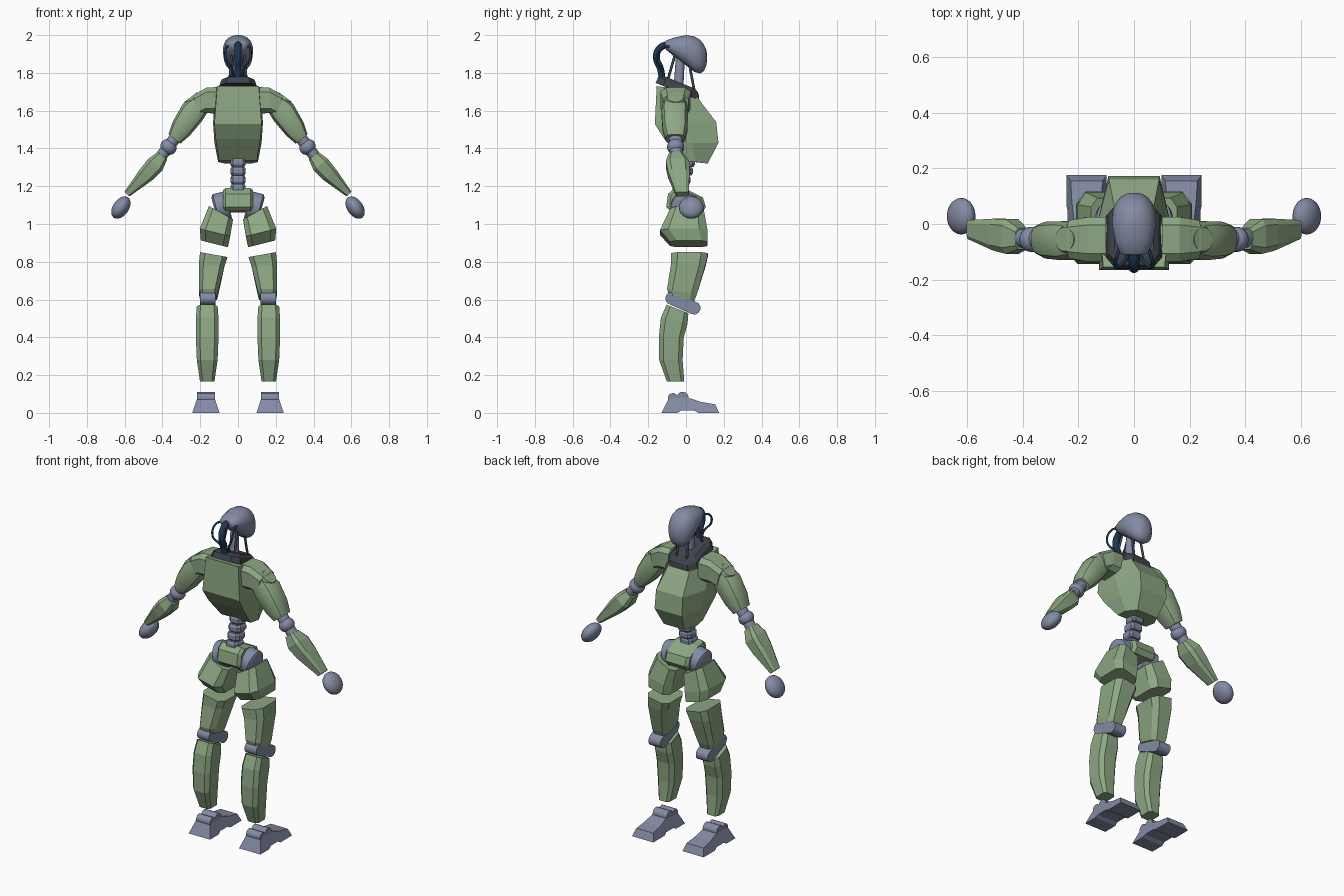
import bpy, bmesh, math
from math import sin, cos, pi, radians

if "Cube" in bpy.data.objects:
    bpy.data.objects.remove(bpy.data.objects["Cube"])


def material(name, rgb):
    m = bpy.data.materials.new(name)
    m.diffuse_color = (*rgb, 1)
    m.use_nodes = True
    m.node_tree.nodes["Principled BSDF"].inputs["Base Color"].default_value = m.diffuse_color
    return m


GREEN = material("green_shell", (0.27, 0.39, 0.23))
STEEL = material("blue_grey", (0.23, 0.26, 0.37))
DARK = material("dark_grey", (0.05, 0.055, 0.07))
CABLE = material("cable_blue", (0.012, 0.04, 0.085))


def sec(x, y, z, a, b, t=0, s=0, n=8, e=0.5):
    """Cross-section ring: a along the tilted x axis, b along the tilted y axis."""
    t, s = radians(t), radians(s)
    k = cos(pi / n) ** e
    pts = []
    for i in range(n):
        q = 2 * pi * (i + 0.5) / n
        u = math.copysign(abs(cos(q)) ** e, cos(q)) * a / k
        v = math.copysign(abs(sin(q)) ** e, sin(q)) * b / k
        pts.append((x + u * cos(t), y + v * cos(s), z + u * sin(t) + v * sin(s)))
    return pts


def loft(name, rings, mat, smooth=0, side=1):
    bm = bmesh.new()
    rows = [[bm.verts.new((side * p[0], p[1], p[2])) for p in r] for r in rings]
    n = len(rows[0])
    for r0, r1 in zip(rows, rows[1:]):
        for i in range(n):
            bm.faces.new((r0[i], r0[(i + 1) % n], r1[(i + 1) % n], r1[i]))
    bm.faces.new(rows[0])
    bm.faces.new(rows[-1])
    bmesh.ops.recalc_face_normals(bm, faces=bm.faces)
    me = bpy.data.meshes.new(name)
    bm.to_mesh(me)
    bm.free()
    ob = bpy.data.objects.new(name, me)
    bpy.context.collection.objects.link(ob)
    me.materials.append(mat)
    if smooth:
        bpy.ops.object.select_all(action='DESELECT')
        ob.select_set(True)
        bpy.context.view_layer.objects.active = ob
        bpy.ops.object.shade_smooth_by_angle(angle=radians(smooth))
    return ob


def pair(name, rings, mat, smooth=0):
    for label, side in (("right_", 1), ("left_", -1)):
        loft(label + name, rings, mat, smooth, side)


def ball(x, y, z, a, b, c, t=0):
    """Rings of an ellipsoid whose long axis c is tilted by t in the xz plane."""
    r = radians(t)
    out = []
    for i in range(13):
        f = 0.06 + (pi - 0.12) * i / 12
        d = c * cos(f)
        out.append(sec(x + d * sin(r), y, z - d * cos(r), a * sin(f), b * sin(f), t, 0, 20, 1))
    return out


def slab(cx, w, taper, prof):
    """Side profile (y, z) extruded across x, narrowing with height."""
    return [[(cx + d * (w - taper * z), y, z) for y, z in prof] for d in (-1, 1)]


def plate(back, mid, front):
    """Symmetric six-sided ring from three (half width, y, z) stations."""
    h = [back, mid, front]
    return h + [(-x, y, z) for x, y, z in reversed(h)]


def tube(name, pts, r, mat):
    cu = bpy.data.curves.new(name, 'CURVE')
    cu.dimensions = '3D'
    cu.bevel_depth, cu.bevel_resolution, cu.use_fill_caps = r, 3, True
    sp = cu.splines.new('BEZIER')
    sp.bezier_points.add(len(pts) - 1)
    for bp, p in zip(sp.bezier_points, pts):
        bp.co = p
        bp.handle_left_type = bp.handle_right_type = 'AUTO'
    sp.resolution_u = 6
    cu.materials.append(mat)
    bpy.context.collection.objects.link(bpy.data.objects.new(name, cu))


# Head: egg lofted along y from (y, z low, z high, half width)
head = [(-.112, 1.935, 1.965, .035), (-.105, 1.922, 1.972, .05), (-.06, 1.885, 1.988, .068),
        (0, 1.84, 2.0, .079), (.045, 1.805, 1.993, .077), (.075, 1.797, 1.975, .066),
        (.095, 1.81, 1.95, .05), (.108, 1.84, 1.92, .03), (.112, 1.87, 1.895, .01)]
loft("head", [sec(0, y, (lo + hi) / 2, w, (hi - lo) / 2, 0, 90, 24, .9)
              for y, lo, hi, w in head], STEEL, 50)

# Neck, pistons and cables
loft("neck", [sec(0, -.04, 1.72, .028, .026, n=16, e=1), sec(0, -.03, 1.88, .024, .024, n=16, e=1)], STEEL, 40)
tube("main_cable", [(0, -.09, 1.955), (0, -.14, 1.93), (0, -.157, 1.885), (0, -.135, 1.82), (0, -.125, 1.76)], .019, CABLE)
for label, s in (("right_", 1), ("left_", -1)):
    tube(label + "front_piston", [(s * .035, .045, 1.70), (s * .03, .015, 1.86)], .007, DARK)
    tube(label + "rear_piston", [(s * .045, -.10, 1.75), (s * .035, -.06, 1.89)], .007, DARK)
    tube(label + "thin_cable", [(s * .045, -.07, 1.94), (s * .065, -.13, 1.93), (s * .062, -.155, 1.87),
                                (s * .03, -.13, 1.82), (s * .025, -.11, 1.76)], .006, CABLE)

# Collar tilted forward
loft("collar", [sec(0, -.045, 1.70, .10, .125, 0, -22), sec(0, -.04, 1.735, .088, .115, 0, -22),
                sec(0, -.035, 1.75, .07, .09, 0, -22)], DARK)

# Torso shell
loft("torso", [plate((.11, -.155, 1.73), (.12, -.05, 1.715), (.07, .06, 1.67)),
               plate((.125, -.165, 1.53), (.132, 0, 1.535), (.09, .16, 1.54)),
               plate((.118, -.115, 1.45), (.125, .03, 1.43), (.092, .172, 1.43)),
               plate((.10, -.02, 1.335), (.105, .05, 1.328), (.07, .115, 1.32))], GREEN)

# Spine segments
for i in range(4):
    z = 1.165 + i * .046
    y = -.03 + i * .012
    loft("spine_segment_%d" % (i + 1), [sec(0, y, z, .034, .034), sec(0, y, z + .012, .041, .042),
                                        sec(0, y, z + .034, .041, .042), sec(0, y, z + .046, .034, .034)], STEEL)

# Pelvis saddle
pelvis = [(-.085, 1.07), (-.105, 1.09), (-.095, 1.16), (-.06, 1.19), (.0, 1.185), (.09, 1.14), (.105, 1.09), (.085, 1.06)]
loft("pelvis", [[(x, y * k, 1.13 + (z - 1.13) * k) for y, z in pelvis]
                for x, k in ((-.08, .82), (-.065, 1), (.065, 1), (.08, .82))], GREEN)

# Hip joint discs
pair("hip_joint", [sec(x, -.005, z, r, r, 75, 0, 24, 1) for x, z, r in
                   ((.05, 1.10, .07), (.055, 1.10, .075), (.115, 1.085, .075), (.125, 1.08, .062))], STEEL, 40)

# Hip shells
pair("hip_shell", [sec(.09, .005, 1.06, .073, .088, 29), sec(.122, -.012, .955, .083, .126, 14),
                   sec(.125, .015, .895, .074, .10, 14)], GREEN)

# Thighs
pair("thigh", [sec(.128, .018, .838, .074, .098, 10), sec(.14, .012, .78, .068, .092, 6),
               sec(.155, -.022, .64, .052, .08, 0, -12), sec(.156, -.025, .61, .045, .07, 0, -15)], GREEN)

# Knees: rounded link seen from the side
knee = [(-.09 + .034 * cos(a), .606 + .034 * sin(a)) for a in [radians(70 + i * 22.5) for i in range(9)]]
knee += [(.028 + .034 * cos(a), .555 + .034 * sin(a)) for a in [radians(250 + i * 22.5) for i in range(9)]]
pair("knee", slab(.16, .04, 0, [(y + .015, z) for y, z in knee]), STEEL, 40)

# Shins
pair("shin", [sec(.163, -.045, .55, .055, .062, 0, -22), sec(.163, -.062, .49, .06, .072, 0, -12),
              sec(.163, -.078, .40, .06, .066), sec(.163, -.08, .28, .055, .062),
              sec(.163, -.055, .165, .038, .046)], GREEN)

# Feet with arch and two ankle rollers
foot = [(-.13, 0), (-.095, .07), (-.04, .085), (.03, .075), (.08, .058), (.155, .045),
        (.175, 0), (.065, 0), (.045, .012), (-.025, .012), (-.045, 0)]
pair("foot", slab(.17, .072, .33, foot), STEEL)
for name, y, z, r in (("rear_ankle_roller", -.07, .078, .026), ("front_ankle_roller", -.018, .08, .031)):
    pair(name, [sec(x, y, z, r, r, 90, 0, 16, 1) for x in (.122, .216)], STEEL, 40)

# Shoulders
pair("shoulder_yoke", [sec(.10, -.055, 1.655, .07, .08, 90), sec(.17, -.055, 1.655, .068, .08, 95),
                       sec(.225, -.055, 1.625, .058, .068, 75)], GREEN)
pair("shoulder_cap", [sec(x, -.055, z, r, r, -37, 0, 20, 1) for x, z, r in
                      ((.20, 1.61, .05), (.24, 1.66, .05), (.25, 1.672, .042))], GREEN, 40)

# Arms
pair("upper_arm", [sec(.185, -.058, 1.65, .05, .058, 40, 0, 12, .7), sec(.24, -.06, 1.592, .068, .07, 40, 0, 12, .7),
                   sec(.30, -.058, 1.505, .058, .066, 38, 0, 12, .7),
                   sec(.337, -.056, 1.45, .04, .052, 38, 0, 12, .7)], GREEN, 30)
pair("elbow_link", [sec(.325, -.055, 1.465, .032, .035, 39, 0, 16, 1),
                    sec(.425, -.05, 1.335, .03, .032, 39, 0, 16, 1)], STEEL, 40)
pair("elbow_ball", ball(.368, -.055, 1.408, .045, .045, .04, 39), STEEL, 50)
pair("forearm", [sec(.40, -.053, 1.362, .032, .038, 40), sec(.437, -.045, 1.315, .048, .062, 40),
                 sec(.485, -.038, 1.262, .044, .057, 40), sec(.588, -.02, 1.158, .018, .034, 42)], GREEN)

# Hands
pair("hand", ball(.62, .028, 1.087, .042, .065, .066, 35), STEEL, 60)
